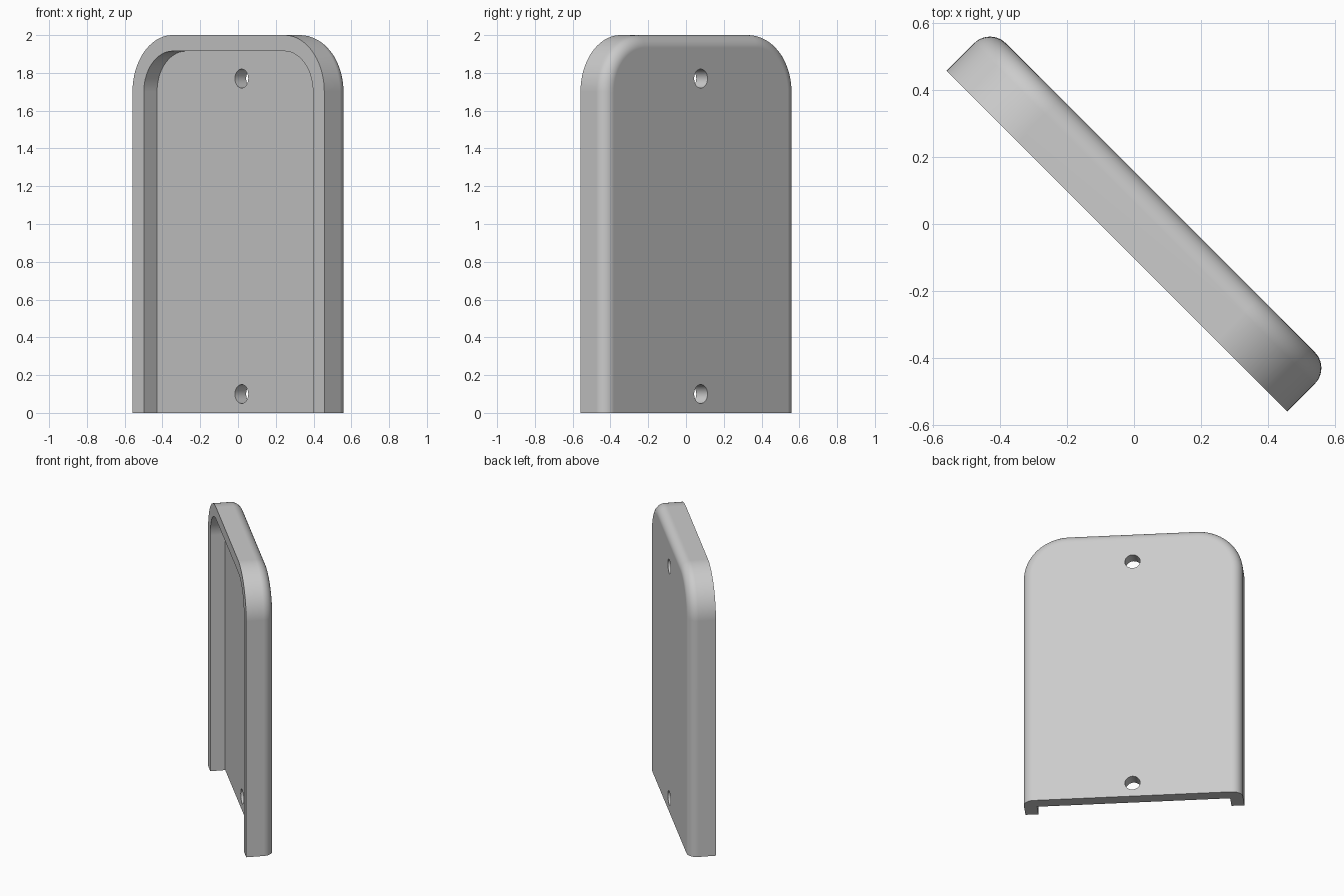
import bpy, bmesh, math
from mathutils import Matrix

cube = bpy.data.objects.get("Cube")
if cube:
    bpy.data.objects.remove(cube, do_unlink=True)

HALF_WIDTH, HEIGHT, CORNER = 0.718, 2.0, 0.30
FRONT, FLOOR, BACK = -0.072, 0.027, 0.111
RIM, FILLET, HOLE = 0.085, 0.067, 0.05

grey = bpy.data.materials.new("plain grey")
grey.use_nodes = True
colour = (0.6, 0.6, 0.6, 1)
grey.diffuse_color = colour
grey.node_tree.nodes["Principled BSDF"].inputs["Base Color"].default_value = colour


def arch(bm, inset, y, steps=20):
    """Open arch outline, from the left foot over the top to the right foot."""
    w, top, r = HALF_WIDTH - inset, HEIGHT - inset, CORNER - inset
    right = [(w, 0)]
    for i in range(steps + 1):
        a = math.pi / 2 * i / steps
        right.append((w - r + r * math.cos(a), top - r + r * math.sin(a)))
    left = [(-x, z) for x, z in right]
    return [bm.verts.new((x, y, z)) for x, z in left + right[::-1]]


# Cover shell: recess floor, recess wall, rim, outer wall and rounded back edge
bm = bmesh.new()
profile = [(RIM, FLOOR), (RIM, FRONT), (0, FRONT)]
for i in range(11):
    a = math.pi / 2 * i / 10
    profile.append((FILLET * (1 - math.cos(a)), BACK - FILLET * (1 - math.sin(a))))
rings = [arch(bm, inset, y) for inset, y in profile]
for a, b in zip(rings, rings[1:]):
    for i in range(len(a) - 1):
        bm.faces.new((a[i], a[i + 1], b[i + 1], b[i]))
bm.faces.new(rings[0])
bm.faces.new(rings[-1])
bm.faces.new([r[0] for r in rings] + [r[-1] for r in reversed(rings)])
bmesh.ops.recalc_face_normals(bm, faces=bm.faces)
mesh = bpy.data.meshes.new("cover_plate")
bm.to_mesh(mesh)
bm.free()
mesh.materials.append(grey)
cover = bpy.data.objects.new("cover_plate", mesh)
bpy.context.collection.objects.link(cover)

# Two screw holes through the plate
bm = bmesh.new()
for z in (0.10, 1.77):
    bmesh.ops.create_cone(bm, cap_ends=True, segments=40, radius1=HOLE, radius2=HOLE, depth=1,
                          matrix=Matrix.Translation((0, 0, z)) @ Matrix.Rotation(math.pi / 2, 4, 'X'))
cut_mesh = bpy.data.meshes.new("hole_cutter")
bm.to_mesh(cut_mesh)
bm.free()
cut_mesh.materials.append(grey)
cutter = bpy.data.objects.new("hole_cutter", cut_mesh)
cutter.hide_render = True
bpy.context.collection.objects.link(cutter)

bpy.ops.object.select_all(action='DESELECT')
cover.select_set(True)
bpy.context.view_layer.objects.active = cover
holes = cover.modifiers.new("screw_holes", 'BOOLEAN')
holes.operation = 'DIFFERENCE'
holes.solver = 'EXACT'
holes.object = cutter
bpy.ops.object.modifier_apply(modifier=holes.name)
bpy.data.objects.remove(cutter, do_unlink=True)

# Smooth rounded edges, flat large faces, plate turned diagonally
bpy.ops.object.shade_smooth_by_angle(angle=math.radians(30))
weighted = cover.modifiers.new("flat_faces", 'WEIGHTED_NORMAL')
weighted.keep_sharp = True
cover.rotation_euler.z = -math.pi / 4
